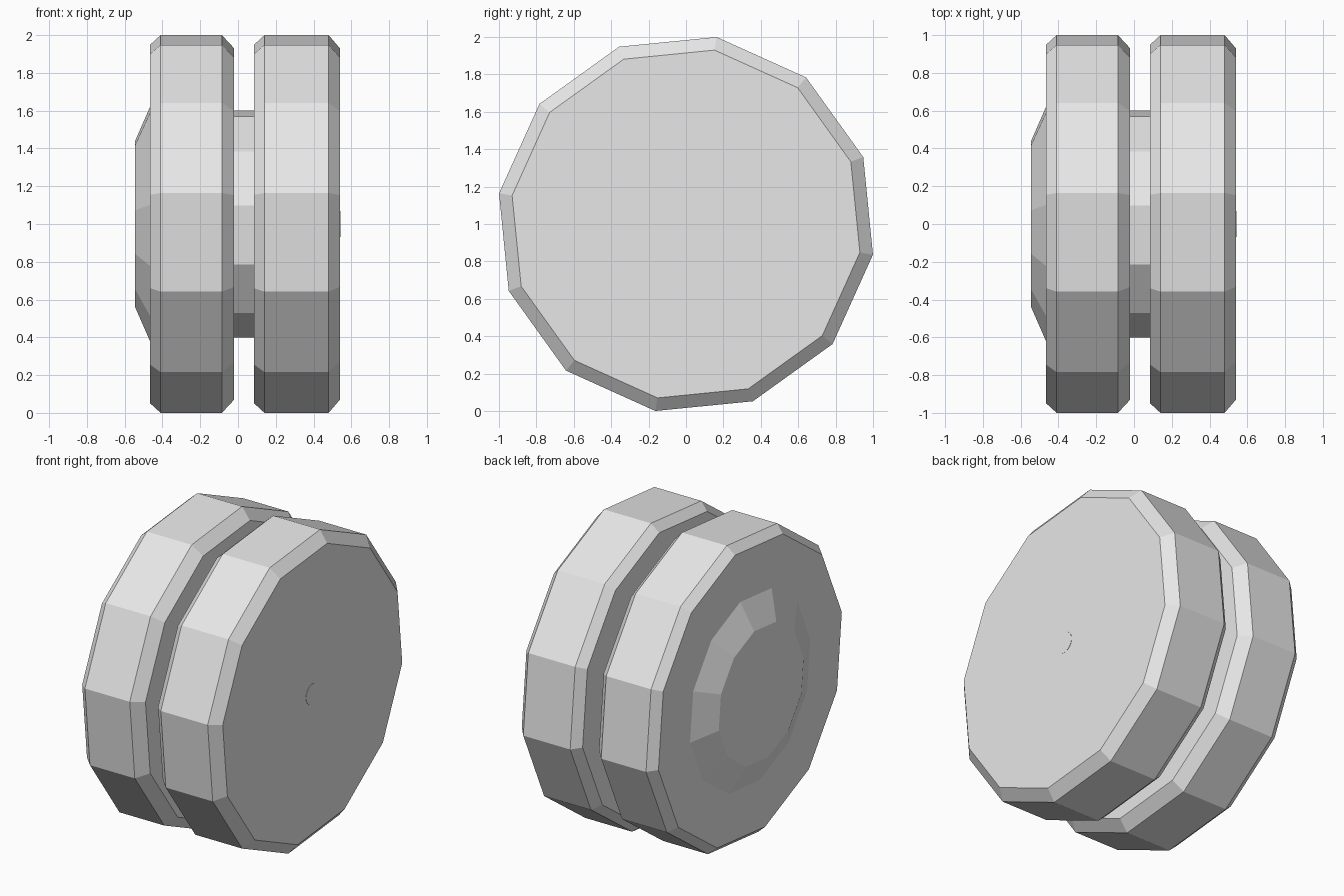
import bpy, bmesh
from math import cos, sin, radians, tau

default = bpy.data.objects.get("Cube")
if default:
    bpy.data.objects.remove(default, do_unlink=True)

grey = bpy.data.materials.new("light_grey")
grey.use_nodes = True
COLOUR = (0.8, 0.8, 0.8, 1.0)
grey.diffuse_color = COLOUR
grey.node_tree.nodes["Principled BSDF"].inputs["Base Color"].default_value = COLOUR

PHASE = radians(20.7)   # turn of the polygon around the axle
CENTRE_Z = 1.0


def turned_part(name, profile, sides=12):
    """Closed solid turned about the x axis from (x, radius) pairs."""
    bm = bmesh.new()
    rings = []
    for x, r in profile:
        angles = [PHASE + tau * i / sides for i in range(sides)]
        rings.append([bm.verts.new((x, r * cos(a), CENTRE_Z + r * sin(a))) for a in angles])
    for a, b in zip(rings, rings[1:]):
        for i in range(sides):
            j = (i + 1) % sides
            bm.faces.new((a[i], a[j], b[j], b[i]))
    bm.faces.new(rings[0])
    bm.faces.new(rings[-1])
    bmesh.ops.recalc_face_normals(bm, faces=bm.faces)
    mesh = bpy.data.meshes.new(name)
    bm.to_mesh(mesh)
    bm.free()
    mesh.materials.append(grey)
    obj = bpy.data.objects.new(name, mesh)
    bpy.context.collection.objects.link(obj)
    return obj


RIM = 1.013

# Two chamfered twelve-sided wheels
turned_part("right_wheel", [(-0.465, 0.962), (-0.41, RIM), (-0.085, RIM), (-0.02, 0.942)])
turned_part("left_wheel", [(0.085, 0.962), (0.14, RIM), (0.48, RIM), (0.54, 0.942)])

# Hub joining the wheels
turned_part("hub", [(-0.03, 0.608), (0.095, 0.608)])

# Raised tapered cap on the right wheel
turned_part("hub_cap", [(-0.545, 0.445), (-0.46, 0.642)])

# Small round pin end, almost flush with the left wheel
pin = turned_part("axle_pin", [(0.5, 0.068), (0.542, 0.068)], sides=32)
for face in pin.data.polygons:
    face.use_smooth = len(face.vertices) == 4
